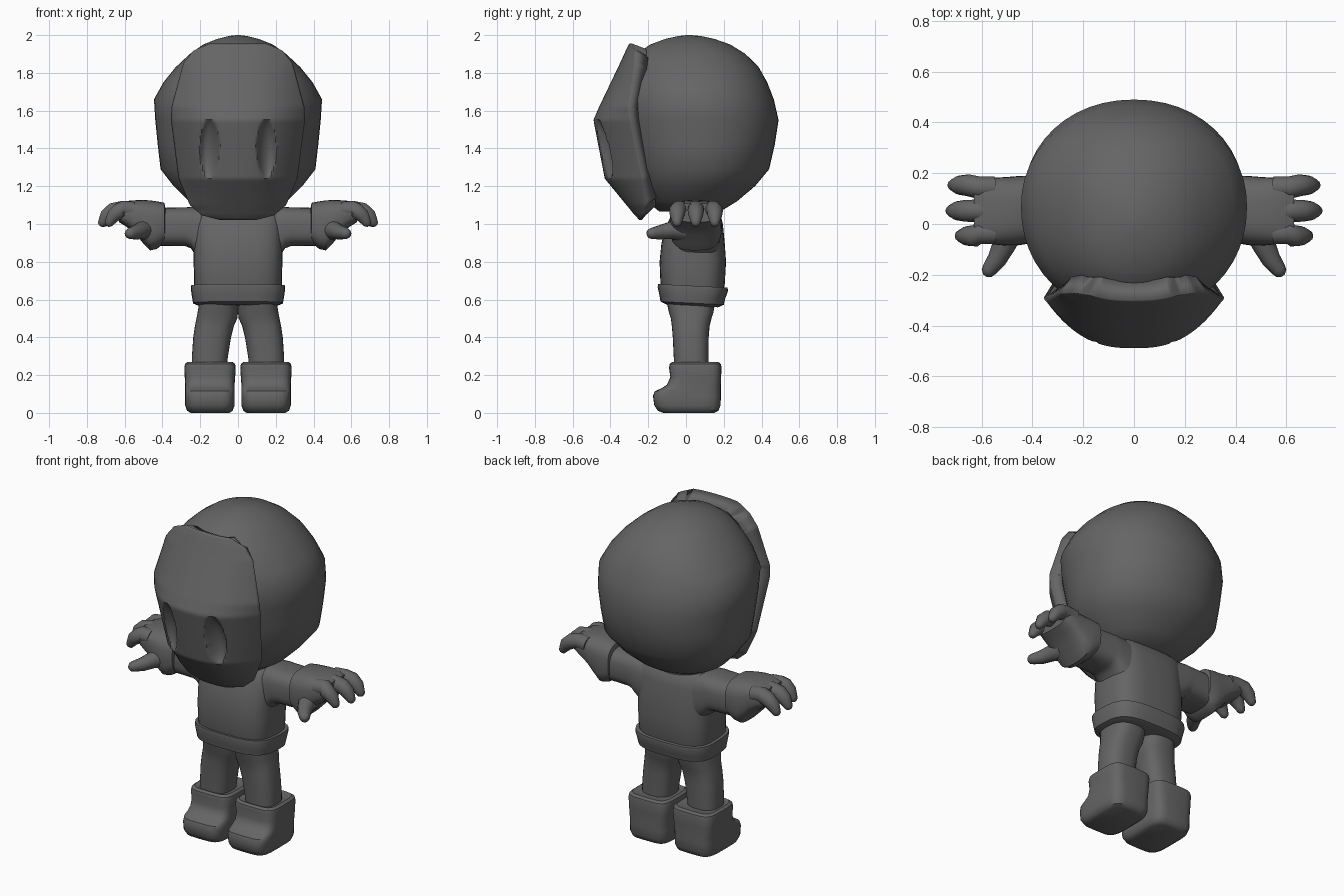
import bpy, math
from mathutils import Vector

if "Cube" in bpy.data.objects:
    bpy.data.objects.remove(bpy.data.objects["Cube"])

grey = bpy.data.materials.new("dark grey")
grey.diffuse_color = (0.13, 0.13, 0.13, 1)
grey.use_nodes = True
grey.node_tree.nodes["Principled BSDF"].inputs["Base Color"].default_value = grey.diffuse_color


def make(name, verts, faces, mirror=False):
    me = bpy.data.meshes.new(name)
    me.from_pydata(verts, [], faces)
    me.materials.append(grey)
    ob = bpy.data.objects.new(name, me)
    bpy.context.collection.objects.link(ob)
    if mirror:
        ob.modifiers.new("mirror", 'MIRROR')
    return ob


def skin(name, rings, mirror=False):
    """Join equal rings of points into a closed, capped body."""
    n = len(rings[0])
    faces = [(j * n + i, j * n + (i + 1) % n, (j + 1) * n + (i + 1) % n, (j + 1) * n + i)
             for j in range(len(rings) - 1) for i in range(n)]
    faces += [tuple(range(n))[::-1], tuple(range((len(rings) - 1) * n, len(rings) * n))]
    return make(name, [p for r in rings for p in r], faces, mirror)


def unit_ring(power, n=32):
    """Rounded square cross-section; power 2 is a circle."""
    def sp(v):
        return math.copysign(abs(v) ** (2 / power), v)
    return [(sp(math.cos(2 * math.pi * i / n)), sp(math.sin(2 * math.pi * i / n))) for i in range(n)]


def upright(name, rows, power, mirror=False):
    """Rows of (z, x low, x high, y low, y high)."""
    return skin(name, [[((a + b) / 2 + u * (b - a) / 2, (c + d) / 2 + v * (d - c) / 2, z)
                        for u, v in unit_ring(power)] for z, a, b, c, d in rows], mirror)


def sideways(name, rows, power):
    """Rows of (x, y low, y high, z low, z high), mirrored."""
    return skin(name, [[(x, (a + b) / 2 + u * (b - a) / 2, (c + d) / 2 + v * (d - c) / 2)
                        for u, v in unit_ring(power)] for x, a, b, c, d in rows], True)


def finger(name, pts, radii):
    """Tapered tube with a rounded tip, mirrored."""
    pts = [Vector(p) for p in pts]
    tip = (pts[-1] - pts[-2]).normalized()
    r = radii[-1]
    pts += [pts[-1] + tip * r * 0.6, pts[-1] + tip * r * 0.95]
    radii = list(radii) + [r * 0.8, r * 0.3]
    rings = []
    for i, p in enumerate(pts):
        t = pts[min(i + 1, len(pts) - 1)] - pts[max(i - 1, 0)]
        q = t.to_track_quat('Z', 'Y')
        rings.append([p + q @ Vector((u * radii[i], v * radii[i], 0)) for u, v in unit_ring(2, 14)])
    return skin(name, rings, True)


def lookup(rows, z):
    """Linear interpolation in rows sorted by their first value."""
    for a, b in zip(rows, rows[1:]):
        if z <= b[0]:
            t = (z - a[0]) / (b[0] - a[0])
            return [p + (q - p) * t for p, q in zip(a[1:], b[1:])]
    return rows[-1][1:]


# head: rows of (z, half width, front y, back y), widest behind the middle
head_rows = [(1.065, .17, -.14, .18), (1.12, .26, -.21, .27), (1.2, .34, -.26, .365),
             (1.29, .41, -.30, .44), (1.42, .425, -.33, .47), (1.55, .438, -.36, .49),
             (1.66, .445, -.36, .465), (1.75, .395, -.34, .43), (1.83, .33, -.31, .385),
             (1.9, .255, -.26, .315), (1.95, .185, -.19, .235), (1.98, .11, -.11, .15),
             (1.995, .05, -.04, .08), (2.0, .01, 0, .03)]
head = []
for z, w, f, b in head_rows:
    mid = f + (b - f) * .52
    head.append([(w * u, mid + v * ((b - mid) if v > 0 else (mid - f)), z) for u, v in unit_ring(2.1, 48)])
skin("head", head)

# face mask: rows of (z, half width, centre y, rim y), with sunken eyes
mask_rows = [(1.02, .09, -.245, -.235), (1.045, .19, -.27, -.22), (1.1, .255, -.315, -.21),
             (1.24, .315, -.43, -.225), (1.55, .355, -.49, -.29), (1.62, .352, -.46, -.298),
             (1.85, .29, -.35, -.27), (1.92, .235, -.318, -.27), (1.955, .15, -.30, -.285)]
nx, nz = 72, 72
verts, faces = [], []
for j in range(nz + 1):
    z = 1.02 + .935 * j / nz
    w, yc, ye = lookup(mask_rows, z)
    for i in range(nx + 1):
        s = 2 * i / nx - 1
        x = s * w
        y = yc + (ye - yc) * abs(s) ** 2.6
        d = ((abs(x) - .15) / .05) ** 2 + ((z - 1.4) / .155) ** 2
        y += .05 * max(0, 1 - d) ** .7
        verts.append((x, y, z))
for j in range(nz):
    for i in range(nx):
        a = j * (nx + 1) + i
        faces.append((a, a + 1, a + nx + 2, a + nx + 1))
mask = make("face_mask", verts, faces)
shell = mask.modifiers.new("thickness", 'SOLIDIFY')
shell.thickness = .085
shell.offset = -1

# torso and hem band
upright("torso", [(.62, -.22, .22, -.12, .19), (.68, -.232, .232, -.135, .205), (.8, -.235, .235, -.14, .212),
                  (.9, -.235, .235, -.13, .205), (1.0, -.235, .235, -.10, .195), (1.06, -.23, .23, -.07, .18),
                  (1.09, -.2, .2, -.04, .15)], 3.2)
hem = upright("hem_band", [(.575, -.2, .2, -.10, .17), (.59, -.238, .238, -.135, .20), (.62, -.243, .243, -.14, .207),
                           (.665, -.25, .25, -.15, .222), (.682, -.248, .248, -.148, .22),
                           (.682, -.22, .22, -.13, .19)], 3.2)
for v in hem.data.vertices:  # the band dips towards the back
    v.co.z -= .05 * (v.co.y + .15)

# legs and boots
upright("leg", [(.2, .065, .245, -.06, .115), (.3, .053, .244, -.065, .12), (.4, .037, .237, -.07, .12),
                (.46, .022, .228, -.075, .125), (.5, .004, .22, -.08, .135), (.53, 0, .214, -.09, .145),
                (.62, 0, .2, -.11, .16)], 2.6, True)
upright("boot", [(.0, .045, .25, -.12, .15), (.012, .028, .27, -.15, .172), (.04, .018, .28, -.168, .183),
                 (.09, .018, .28, -.175, .185), (.115, .018, .28, -.165, .185), (.13, .018, .28, -.13, .185),
                 (.15, .018, .28, -.10, .185), (.19, .015, .282, -.083, .186), (.24, .012, .284, -.09, .188),
                 (.26, .016, .28, -.086, .184), (.27, .03, .266, -.072, .17), (.262, .06, .245, -.05, .13)], 4.5, True)

# arms
sideways("arm", [(.15, -.06, .18, .78, 1.09), (.235, -.06, .18, .85, 1.09), (.25, -.06, .18, .872, 1.09),
                 (.28, -.058, .178, .883, 1.088), (.43, -.055, .175, .885, 1.085)], 3)

# gloves
sideways("glove", [(.385, -.05, .17, .91, 1.09), (.39, -.07, .187, .9, 1.112), (.43, -.08, .19, .868, 1.12),
                   (.465, -.085, .188, .86, 1.125), (.5, -.085, .185, .895, 1.127), (.54, -.082, .183, .945, 1.126),
                   (.59, -.075, .182, .985, 1.122), (.63, -.06, .17, 1.01, 1.11)], 3)
for name, y, drift, reach in (("back_finger", .143, .01, 0), ("middle_finger", .052, 0, .008), ("front_finger", -.035, -.012, -.028)):
    finger(name, [(.55, y, 1.073), (.61, y, 1.08), (.655 + reach, y + drift, 1.07),
                  (.688 + reach, y + drift, 1.043), (.708 + reach, y + drift, 1.01)], (.045, .044, .043, .038, .026))
finger("thumb", [(.49, -.02, .97), (.515, -.09, .965), (.54, -.14, .955), (.57, -.18, .95)], (.06, .045, .038, .03))

# smooth shading with sharp edges kept
bpy.ops.object.select_all(action='SELECT')
bpy.context.view_layer.objects.active = mask
bpy.ops.object.shade_smooth_by_angle(angle=math.radians(40))
